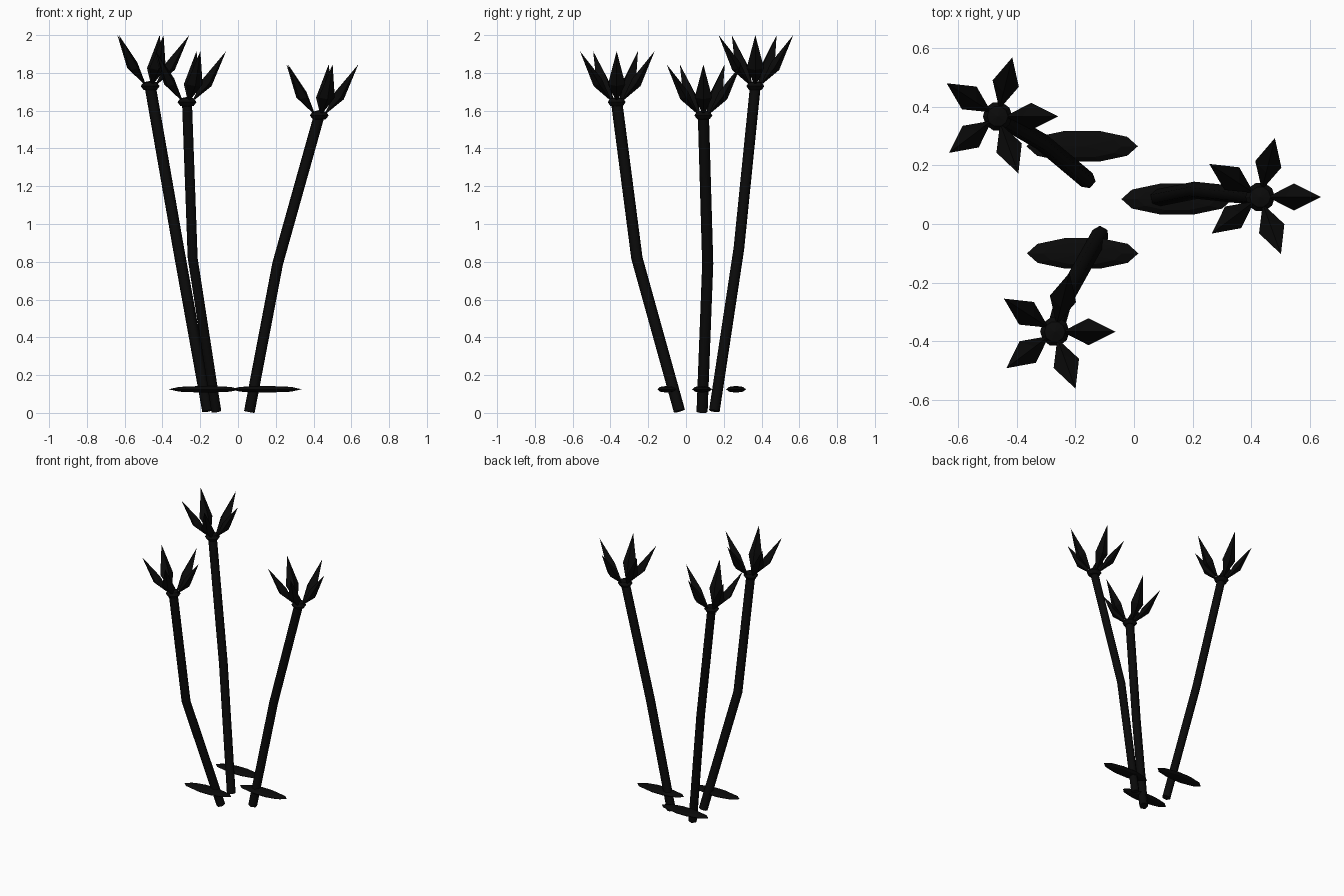
import bpy, bmesh, math
from mathutils import Vector, Matrix

if "Cube" in bpy.data.objects:
    bpy.data.objects.remove(bpy.data.objects["Cube"])

black = bpy.data.materials.new("black")
black.diffuse_color = (0.003, 0.003, 0.003, 1)
black.use_nodes = True
black.node_tree.nodes["Principled BSDF"].inputs["Base Color"].default_value = black.diffuse_color


def finish(obj, name):
    obj.name = name
    obj.data.materials.clear()
    obj.data.materials.append(black)
    return obj


def ellipsoid(name, loc, size, segments=10, rings=4):
    bpy.ops.mesh.primitive_uv_sphere_add(segments=segments, ring_count=rings, radius=1)
    obj = finish(bpy.context.object, name)
    # turn so that a vertex points along x
    obj.data.transform(Matrix.Diagonal((*size, 1)) @ Matrix.Rotation(math.pi / 2, 4, 'Z')
                       @ Matrix.Rotation(math.pi, 4, 'Z'))
    obj.data.update()
    obj.location = loc
    return obj


def leaf_blade(name, loc):
    # flat ten-sided blade with pointed ends
    bpy.ops.mesh.primitive_uv_sphere_add(segments=10, ring_count=4, radius=1)
    obj = finish(bpy.context.object, name)
    obj.data.transform(Matrix.Diagonal((0.19, 0.055, 0.018, 1)) @ Matrix.Rotation(math.radians(18), 4, 'Z'))
    obj.location = loc


def stem(name, points, radius=0.03):
    cu = bpy.data.curves.new(name, 'CURVE')
    cu.dimensions = '3D'
    cu.bevel_depth = radius
    cu.bevel_resolution = 1
    cu.use_fill_caps = True
    sp = cu.splines.new('POLY')
    sp.points.add(len(points) - 1)
    for p, co in zip(sp.points, points):
        p.co = (*co, 1)
    obj = bpy.data.objects.new(name, cu)
    bpy.context.collection.objects.link(obj)
    bpy.ops.object.select_all(action='DESELECT')
    obj.select_set(True)
    bpy.context.view_layer.objects.active = obj
    bpy.ops.object.convert(target='MESH')
    finish(bpy.context.object, name)


def petals(name, head):
    # five leaning, outward-bent bipyramids around the flower head
    bm = bmesh.new()
    for deg in (0, 76, 147, 217, 290):
        rot = Matrix.Rotation(math.radians(deg), 3, 'Z')
        put = lambda x, y, z: bm.verts.new(rot @ Vector((x, y, z)) + Vector(head))
        base, tip = put(0.025, 0, 0.0), put(0.207, 0, 0.27)
        ring = [put(0.13, 0, 0.085), put(0.115, 0.046, 0.095),
                put(0.085, 0, 0.125), put(0.115, -0.046, 0.095)]
        for i in range(4):
            a, b = ring[i], ring[(i + 1) % 4]
            bm.faces.new((a, b, tip))
            bm.faces.new((b, a, base))
    bmesh.ops.recalc_face_normals(bm, faces=bm.faces)
    me = bpy.data.meshes.new(name)
    bm.to_mesh(me)
    bm.free()
    obj = bpy.data.objects.new(name, me)
    bpy.context.collection.objects.link(obj)
    finish(obj, name)


# stem base, stem bend, flower head, leaf centre
plants = {
    "back": ((-0.16, 0.15, 0.01), (-0.315, 0.28, 0.87), (-0.465, 0.367, 1.73), (-0.177, 0.265, 0.125)),
    "front": ((-0.115, -0.035, 0.01), (-0.24, -0.26, 0.82), (-0.27, -0.367, 1.645), (-0.175, -0.1, 0.125)),
    "right": ((0.06, 0.085, 0.005), (0.21, 0.115, 0.79), (0.43, 0.092, 1.575), (0.147, 0.085, 0.125)),
}

for label, (foot, bend, head, leaf) in plants.items():
    stem(label + "_stem", (foot, bend, head))
    ellipsoid(label + "_flower_core", head, (0.05, 0.05, 0.028))
    petals(label + "_petals", head)
    leaf_blade(label + "_leaf", leaf)
